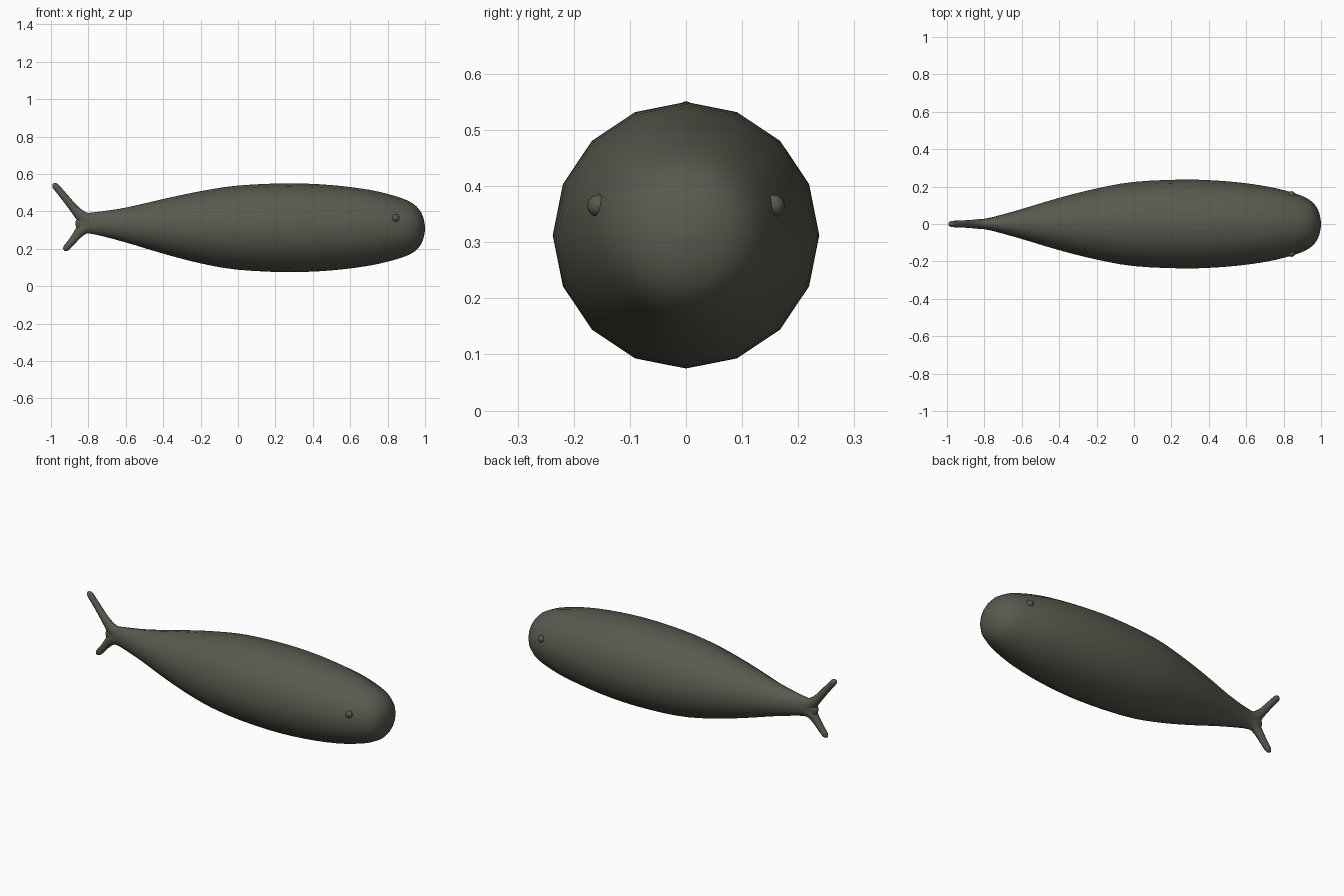
import bpy, bmesh, math
from mathutils import Vector

if "Cube" in bpy.data.objects:
    bpy.data.objects.remove(bpy.data.objects["Cube"])

skin = bpy.data.materials.new("dark olive grey")
skin.use_nodes = True
colour = (0.1, 0.1, 0.078, 1)
skin.diffuse_color = colour
skin.node_tree.nodes["Principled BSDF"].inputs["Base Color"].default_value = colour


def finish(name, bm):
    bmesh.ops.recalc_face_normals(bm, faces=bm.faces)
    for face in bm.faces:
        face.smooth = True
    mesh = bpy.data.meshes.new(name)
    bm.to_mesh(mesh)
    bm.free()
    mesh.materials.append(skin)
    obj = bpy.data.objects.new(name, mesh)
    bpy.context.collection.objects.link(obj)
    return obj


def spline(points, steps):
    """Smooth the stations with a Catmull-Rom curve."""
    pts = [Vector(p) for p in points]
    pts = [pts[0]] + pts + [pts[-1]]
    out = []
    for a, b, c, d in zip(pts, pts[1:], pts[2:], pts[3:]):
        for i in range(steps):
            t = i / steps
            out.append(b + (c - a) * (t / 2)
                       + (2 * a - 5 * b + 4 * c - d) * (t * t / 2)
                       + (3 * b - a - 3 * c + d) * (t ** 3 / 2))
    return out + [pts[-1]]


def loft(name, stations, sides, upright, steps=3):
    """Stations are (x, z, in-plane radius, sideways radius)."""
    bm = bmesh.new()
    path = spline(stations, steps)
    rings = []
    for i, (x, z, rad, side) in enumerate(path):
        before, after = path[max(i - 1, 0)], path[min(i + 1, len(path) - 1)]
        tangent = Vector((after[0] - before[0], 0, after[1] - before[1])).normalized()
        across = Vector((0, 0, 1)) if upright else Vector((-tangent.z, 0, tangent.x))
        ring = []
        for k in range(sides):
            ang = math.tau * k / sides
            ring.append(bm.verts.new(Vector((x, 0, z)) + across * (rad * math.cos(ang))
                                     + Vector((0, side * math.sin(ang), 0))))
        rings.append(ring)
    for r, s in zip(rings, rings[1:]):
        for k in range(sides):
            n = (k + 1) % sides
            bm.faces.new((r[k], r[n], s[n], s[k]))
    bm.faces.new(rings[0])
    bm.faces.new(rings[-1])
    return finish(name, bm)


# Torpedo body with a blunt nose
loft("body", [
    (-0.868, 0.335, 0.012, 0.008), (-0.855, 0.335, 0.035, 0.02),
    (-0.82, 0.336, 0.053, 0.026), (-0.76, 0.336, 0.06, 0.036),
    (-0.6, 0.327, 0.093, 0.08), (-0.4, 0.32, 0.146, 0.14),
    (-0.2, 0.315, 0.193, 0.19), (0, 0.313, 0.225, 0.225),
    (0.27, 0.3125, 0.2375, 0.2375), (0.5, 0.3125, 0.228, 0.228),
    (0.7, 0.3125, 0.203, 0.203), (0.84, 0.312, 0.17, 0.17),
    (0.92, 0.311, 0.14, 0.14), (0.965, 0.31, 0.105, 0.105),
    (0.99, 0.31, 0.06, 0.06), (1, 0.31, 0.01, 0.01)], 16, True)

# Forked tail: a long upper lobe and a short lower lobe
loft("tail_upper_lobe", [
    (-0.76, 0.342, 0.045, 0.03), (-0.82, 0.36, 0.036, 0.027),
    (-0.87, 0.407, 0.024, 0.022), (-0.92, 0.468, 0.02, 0.019),
    (-0.97, 0.528, 0.018, 0.017), (-0.982, 0.541, 0.014, 0.013),
    (-0.988, 0.548, 0.004, 0.004)], 12, False)
loft("tail_lower_lobe", [
    (-0.76, 0.33, 0.045, 0.03), (-0.82, 0.315, 0.036, 0.027),
    (-0.86, 0.274, 0.024, 0.022), (-0.89, 0.236, 0.02, 0.019),
    (-0.915, 0.208, 0.018, 0.017), (-0.925, 0.197, 0.013, 0.012),
    (-0.93, 0.191, 0.004, 0.004)], 12, False)

# Small bead eyes set into the head
for label, side in (("left_eye", 1), ("right_eye", -1)):
    bm = bmesh.new()
    bmesh.ops.create_uvsphere(bm, u_segments=12, v_segments=8, radius=0.02)
    eye = finish(label, bm)
    eye.location = (0.842, side * 0.156, 0.365)
